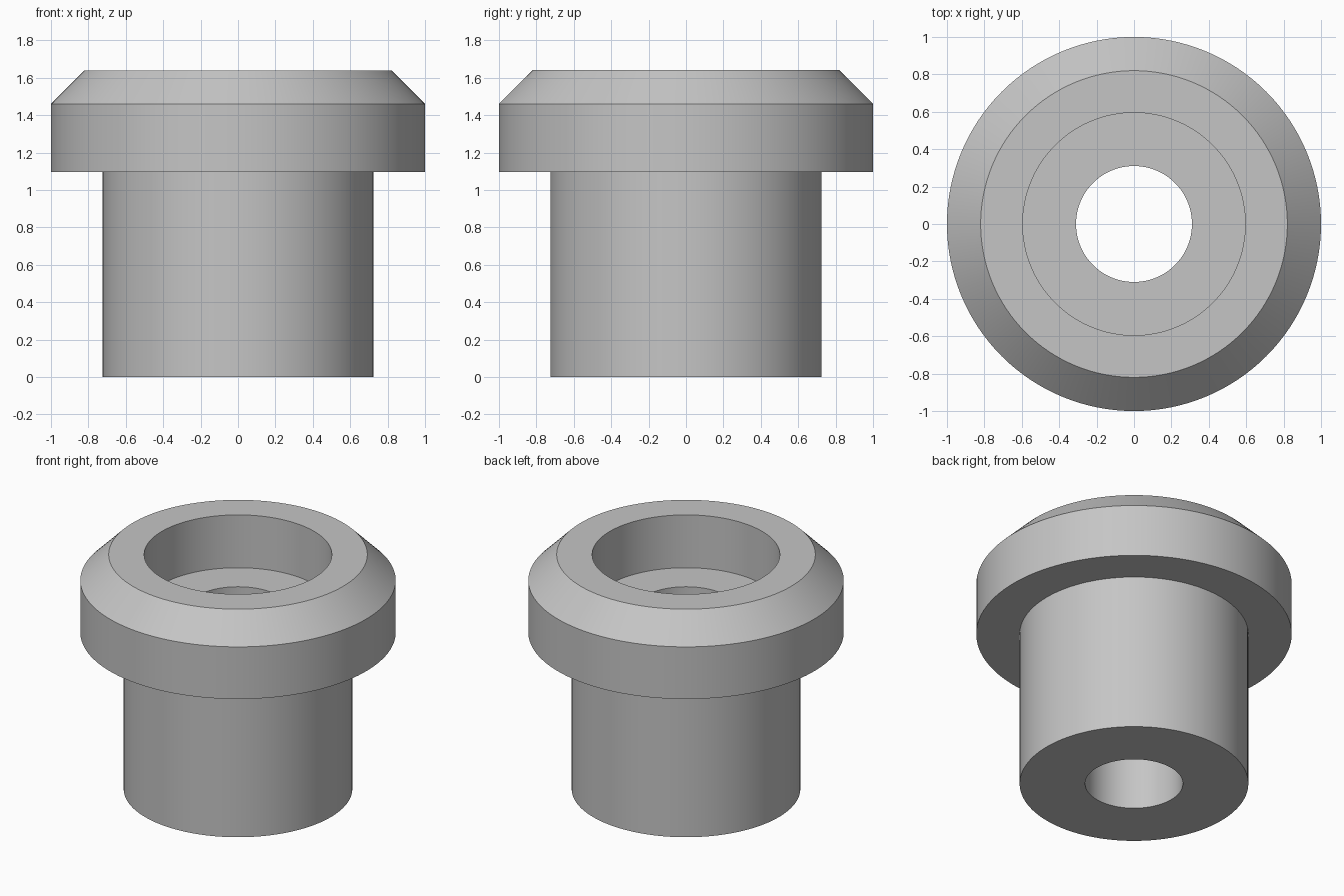
import bpy
import bmesh
import math

cube = bpy.data.objects.get("Cube")
if cube:
    bpy.data.objects.remove(cube, do_unlink=True)

SEGMENTS = 128

# Plain grey finish
grey = bpy.data.materials.new("light_grey")
grey.use_nodes = True
colour = (0.56, 0.56, 0.56, 1.0)
grey.diffuse_color = colour
grey.node_tree.nodes["Principled BSDF"].inputs["Base Color"].default_value = colour


def lathe(name, profile, material):
    """Revolve a closed (radius, height) profile around the z axis."""
    bm = bmesh.new()
    rings = []
    for i in range(SEGMENTS):
        a = 2 * math.pi * i / SEGMENTS
        rings.append([bm.verts.new((r * math.cos(a), r * math.sin(a), z))
                      for r, z in profile])
    count = len(profile)
    for i, ring in enumerate(rings):
        after = rings[(i + 1) % SEGMENTS]
        for j in range(count):
            k = (j + 1) % count
            bm.faces.new((ring[j], after[j], after[k], ring[k]))
    bmesh.ops.recalc_face_normals(bm, faces=bm.faces)
    mesh = bpy.data.meshes.new(name)
    bm.to_mesh(mesh)
    bm.free()
    mesh.materials.append(material)
    obj = bpy.data.objects.new(name, mesh)
    bpy.context.collection.objects.link(obj)
    bpy.ops.object.select_all(action="DESELECT")
    obj.select_set(True)
    bpy.context.view_layer.objects.active = obj
    bpy.ops.object.shade_smooth_by_angle(angle=math.radians(30))
    return obj


# Flanged bushing: shank, chamfered flange, counterbore and through hole
bore, counterbore, shank, chamfer, flange = 0.31, 0.595, 0.725, 0.82, 1.0
floor, flange_base, chamfer_base, top = 1.27, 1.095, 1.46, 1.64
lathe("flanged_bushing", [
    (bore, 0), (shank, 0),
    (shank, flange_base), (flange, flange_base),
    (flange, chamfer_base), (chamfer, top),
    (counterbore, top), (counterbore, floor), (bore, floor),
], grey)
